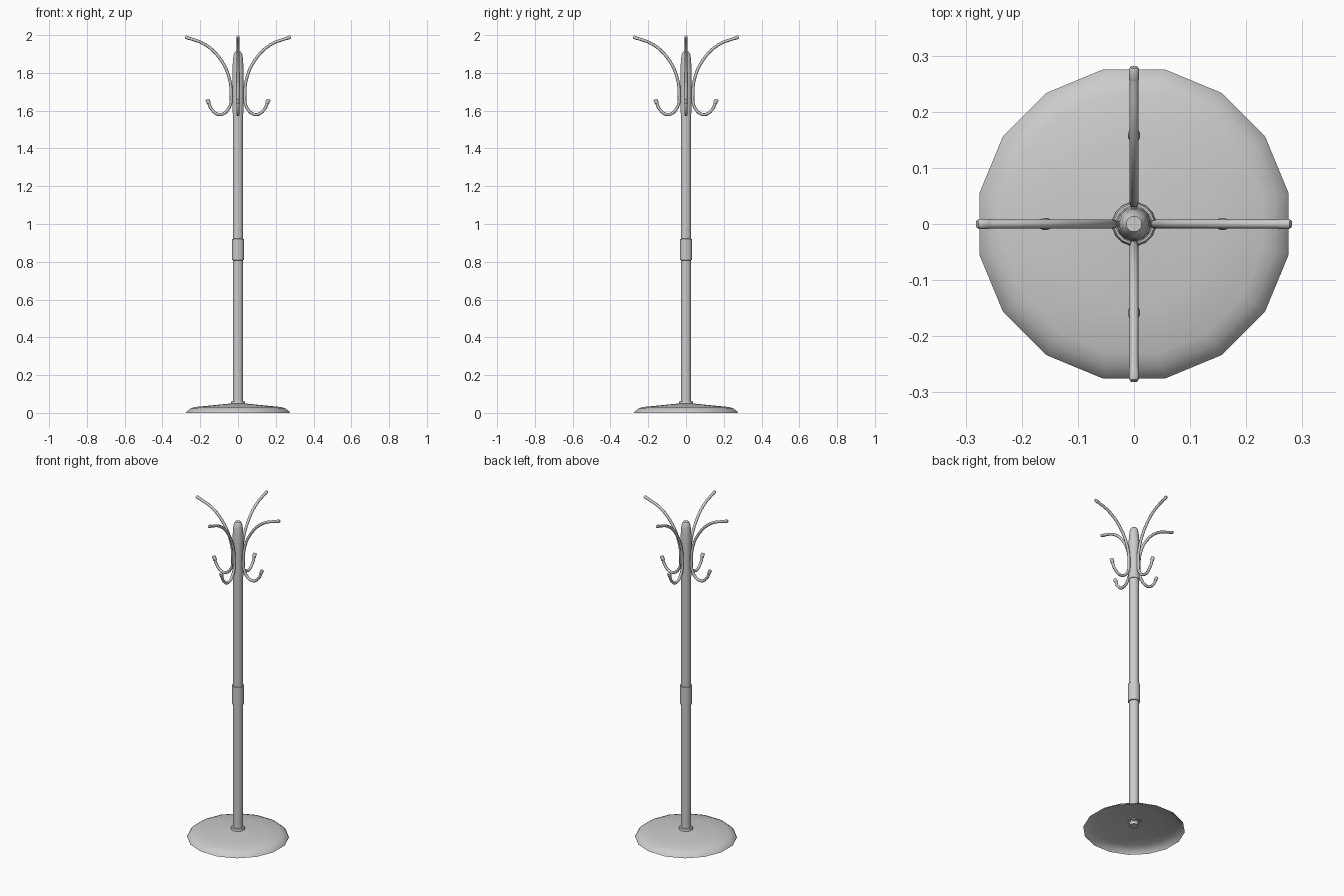
import bpy, math
from mathutils import Vector

if "Cube" in bpy.data.objects:
    bpy.data.objects.remove(bpy.data.objects["Cube"])


def smooth(ob, angle=40):
    bpy.ops.object.select_all(action='DESELECT')
    ob.select_set(True)
    bpy.context.view_layer.objects.active = ob
    bpy.ops.object.shade_smooth_by_angle(angle=math.radians(angle))


def lathe(name, profile, sides=16, cap_bottom=True, cap_top=True, angle=40):
    """Spin (radius, z) points around the z axis."""
    verts, faces = [], []
    for r, z in profile:
        for i in range(sides):
            a = 2 * math.pi * (i + 0.5) / sides
            verts.append((r * math.cos(a), r * math.sin(a), z))
    for k in range(len(profile) - 1):
        for i in range(sides):
            j = (i + 1) % sides
            faces.append((k * sides + i, k * sides + j,
                          (k + 1) * sides + j, (k + 1) * sides + i))
    if cap_bottom:
        faces.append(tuple(reversed(range(sides))))
    if cap_top:
        n = (len(profile) - 1) * sides
        faces.append(tuple(range(n, n + sides)))
    me = bpy.data.meshes.new(name)
    me.from_pydata(verts, [], faces)
    ob = bpy.data.objects.new(name, me)
    bpy.context.collection.objects.link(ob)
    smooth(ob, angle)
    return ob


# Domed base shell, open underneath
lathe("base", [(0.281, 0.0), (0.274, 0.010), (0.258, 0.022), (0.235, 0.031),
               (0.15, 0.039), (0.036, 0.050)], cap_bottom=False, angle=60)
lathe("base_collar", [(0.038, 0.046), (0.039, 0.054), (0.036, 0.062), (0.028, 0.063)])

# Pole, joining sleeve, and the fixing nut under the base
lathe("pole", [(0.028, 0.04), (0.028, 1.60)])
lathe("sleeve", [(0.028, 0.808), (0.033, 0.81), (0.033, 0.92), (0.028, 0.922)])
lathe("fixing_nut", [(0.026, 0.022), (0.026, 0.045)])

# Hub and rounded finial
lathe("hub", [(0.031, 1.585), (0.031, 1.80)])
lathe("finial", [(0.031, 1.80), (0.029, 1.84), (0.026, 1.88),
                 (0.022, 1.902), (0.014, 1.914)])

# One arm: upper prong sweeping down into the lower hook, with end caps
ARM = [(0.272, 1.988), (0.17, 1.948), (0.09, 1.868), (0.047, 1.775),
       (0.037, 1.69), (0.047, 1.615), (0.095, 1.579), (0.137, 1.604), (0.160, 1.653)]
curve = bpy.data.curves.new("arm", 'CURVE')
curve.dimensions = '3D'
curve.bevel_depth = 0.008
curve.bevel_resolution = 2
curve.resolution_u = 4
curve.use_fill_caps = True
spline = curve.splines.new('BEZIER')
spline.bezier_points.add(len(ARM) - 1)
for p, (x, z) in zip(spline.bezier_points, ARM):
    p.co = (x, 0, z)
    p.handle_left_type = p.handle_right_type = 'AUTO'
for end, inner, grow in ((ARM[0], ARM[1], 1.15), (ARM[-1], ARM[-2], 1.35)):
    tip, back = Vector((end[0], 0, end[1])), Vector((inner[0], 0, inner[1]))
    d = (tip - back).normalized()
    cap = curve.splines.new('POLY')
    cap.points.add(3)
    for p, (t, r) in zip(cap.points, ((-0.018, 1.0), (-0.013, grow),
                                      (0.004, grow), (0.008, grow * 0.75))):
        p.co = (*(tip + d * t), 1)
        p.radius = r
arm = bpy.data.objects.new("arm_1", curve)
bpy.context.collection.objects.link(arm)
bpy.ops.object.select_all(action='DESELECT')
arm.select_set(True)
bpy.context.view_layer.objects.active = arm
bpy.ops.object.convert(target='MESH')
arm = bpy.context.view_layer.objects.active
smooth(arm, 50)

# Repeat the arm around the pole
for i in range(1, 4):
    copy = bpy.data.objects.new(f"arm_{i + 1}", arm.data)
    copy.rotation_euler.z = i * math.pi / 2
    bpy.context.collection.objects.link(copy)
